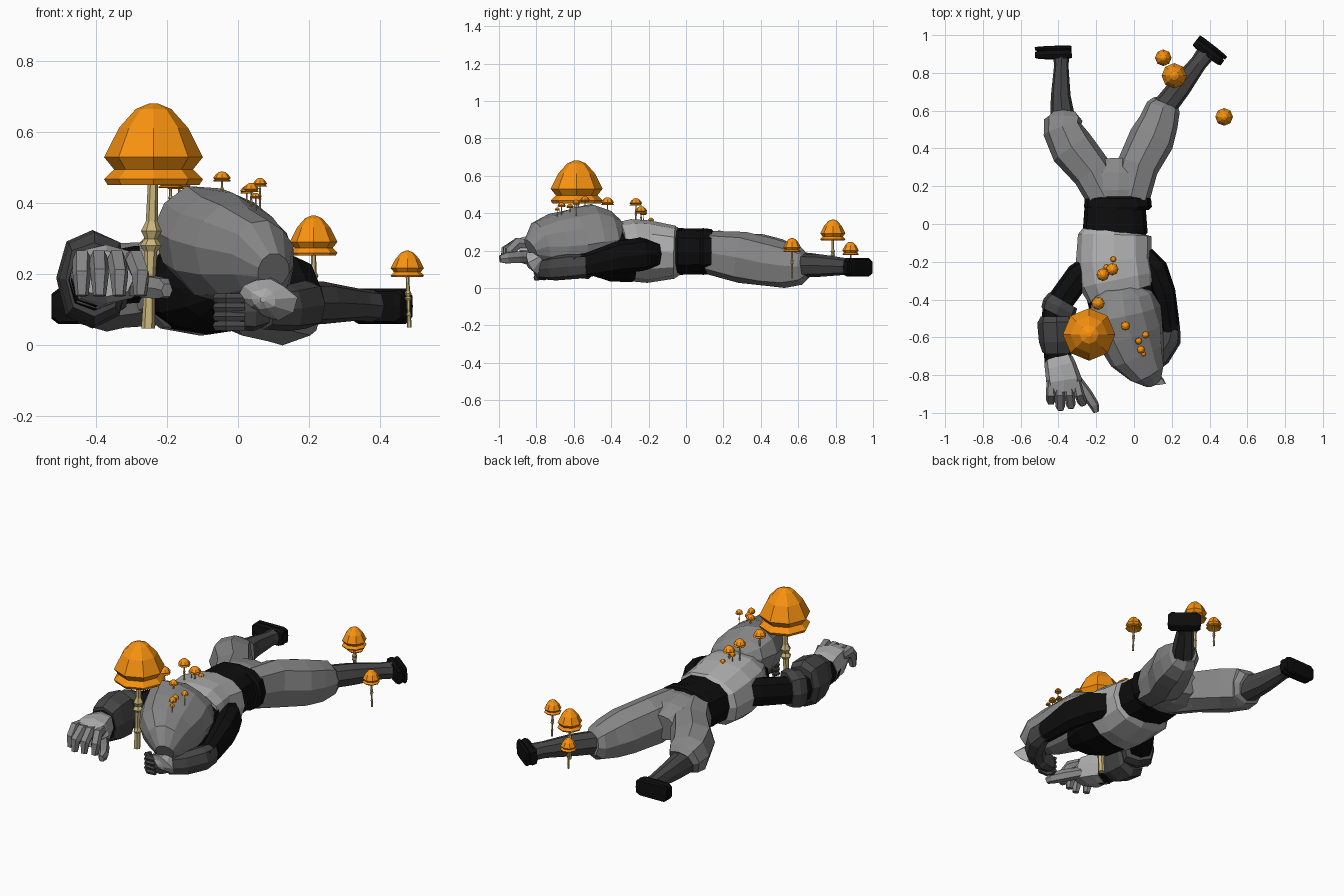
import bpy, bmesh, math, random
from mathutils import Vector

random.seed(4)
Z = Vector((0, 0, 1))


def material(name, *rgb):
    m = bpy.data.materials.new(name)
    m.diffuse_color = (*rgb, 1)
    return m


BLACK = material("black_cloth", .004, .004, .004)
DARK = material("dark_grey", .06, .06, .06)
MID = material("mid_grey", .24, .24, .24)
LIGHT = material("light_grey", .42, .42, .42)
ORANGE = material("orange_cap", .95, .29, .005)
CREAM = material("cream_stem", .6, .47, .2)


def skin(name, rings, mat):
    """Join rings of points into a closed, flat-faced shell."""
    bm = bmesh.new()
    loops = [[bm.verts.new(p) for p in ring] for ring in rings]
    n = len(loops[0])
    for a, b in zip(loops, loops[1:]):
        for i in range(n):
            j = (i + 1) % n
            bm.faces.new((a[i], a[j], b[j], b[i]))
    bm.faces.new(loops[0])
    bm.faces.new(loops[-1])
    bmesh.ops.recalc_face_normals(bm, faces=bm.faces)
    me = bpy.data.meshes.new(name)
    bm.to_mesh(me)
    bm.free()
    me.materials.append(mat)
    ob = bpy.data.objects.new(name, me)
    bpy.context.collection.objects.link(ob)
    return ob


def tube(name, path, mat, sides=8, jitter=0.0, boxy=.8, shear=0.0):
    """Path rows: x, y, z, half width, half height. Shear lifts the left side."""
    pts = [Vector(p[:3]) for p in path]
    rings = []
    for k, (c, row) in enumerate(zip(pts, path)):
        t = (pts[min(k + 1, len(pts) - 1)] - pts[max(k - 1, 0)]).normalized()
        side = t.cross(Z).normalized()
        up = side.cross(t)
        ring = []
        for i in range(sides):
            a = math.tau * i / sides
            u, v = math.cos(a), math.sin(a)
            u = math.copysign(abs(u) ** boxy, u) if abs(u) > 1e-6 else 0
            v = math.copysign(abs(v) ** boxy, v) if abs(v) > 1e-6 else 0
            s = 1 + random.uniform(-jitter, jitter)
            p = c + side * (u * row[3] * s) + up * (v * row[4] * s)
            p.z -= shear * (p.x - c.x)
            ring.append(p)
        rings.append(ring)
    return skin(name, rings, mat)


def lathe(name, profile, x, y, lean, mat, sides=8):
    z0, z1 = profile[0][1], profile[-1][1]
    rings = []
    for r, z in profile:
        dx = lean * (z1 - z) / (z1 - z0) if lean else 0
        rings.append([(x + dx + r * math.cos(math.tau * i / sides),
                       y + r * math.sin(math.tau * i / sides), z) for i in range(sides)])
    return skin(name, rings, mat)


CAP = [(.12, .14), (.93, 0), (1, .07), (.8, .19), (1, .34), (.7, .7), (.36, .93), (.08, 1)]
STEM = [(.14, 0), (.12, .2), (.17, .23), (.11, .27), (.13, .48), (.22, .52),
        (.13, .56), (.21, .61), (.12, .67), (.1, 1)]


def mushroom(name, x, y, base, top, r, h, lean=0):
    low = top - h
    lathe(name + "_cap", [(r * a, low + h * b) for a, b in CAP], x, y, 0, ORANGE)
    end = low + h * .2
    lathe(name + "_stem", [(r * a, base + (end - base) * b) for a, b in STEM], x, y, lean, CREAM, 6)


# Torso, chest, sash and hips
tube("shirt", [(-.1, -.03, .19, .16, .12), (-.105, -.06, .19, .195, .14), (-.105, -.2, .195, .2, .165),
               (-.09, -.3, .2, .2, .165), (-.07, -.37, .2, .18, .15)], LIGHT, 12, .025)
tube("chest", [(-.08, -.3, .18, .19, .15), (-.06, -.42, .17, .18, .135),
               (-.04, -.52, .16, .12, .09), (-.03, -.57, .16, .06, .05)], BLACK, 12)
tube("sash", [(-.1, -.06, .195, .16, .12), (-.1, -.045, .195, .172, .125),
              (-.1, .09, .195, .162, .122)], BLACK, 12)
tube("belt", [(-.085, .075, .195, .165, .12), (-.085, .09, .195, .18, .125),
              (-.085, .135, .195, .175, .12), (-.085, .145, .195, .15, .11)], BLACK, 12)
tube("hips", [(-.085, .08, .19, .15, .11), (-.085, .17, .185, .17, .122),
              (-.08, .26, .175, .155, .115), (-.08, .34, .165, .085, .075)], MID, 12)

# Head, lying face down and rolled, with a tuft at the crown
tube("head", [(-.07, -.33, .31, .09, .06), (-.06, -.38, .29, .16, .12), (-.05, -.47, .285, .19, .165),
              (-.02, -.58, .265, .182, .16), (.02, -.69, .25, .15, .145),
              (.07, -.78, .24, .1, .115), (.1, -.83, .21, .05, .055)], MID, 12, .05, .95, .2)
tube("hair_tuft", [(.09, -.77, .17, .025, .025), (.078, -.82, .135, .08, .07),
                   (.07, -.84, .13, .035, .03), (.07, -.85, .13, .008, .008)], LIGHT, 10, .2, 1)

# Baggy trouser legs, shins
tube("left_thigh", [(-.15, .13, .19, .095, .11), (-.22, .27, .175, .11, .115), (-.325, .4, .165, .12, .12),
                    (-.375, .5, .15, .105, .115), (-.372, .55, .14, .1, .095),
                    (-.372, .57, .13, .075, .075)], MID, 8, .04)
tube("right_thigh", [(-.02, .13, .19, .1, .115), (.02, .3, .165, .11, .135), (.095, .45, .135, .118, .13),
                     (.13, .54, .12, .105, .118), (.155, .62, .115, .09, .095),
                     (.165, .65, .12, .065, .065)], MID, 8, .04)
tube("left_shin", [(-.375, .53, .13, .07, .07), (-.388, .68, .125, .052, .06),
                   (-.385, .84, .115, .038, .042), (-.385, .91, .11, .045, .045)], DARK)
tube("right_shin", [(.13, .58, .12, .065, .065), (.24, .72, .12, .06, .06),
                    (.34, .85, .115, .045, .045), (.385, .91, .11, .05, .045)], DARK)


# Boots: upper and flat sole, running heel to toe
def boot(side, heel, toe):
    h, t = Vector(heel), Vector(toe)
    out = (t - h).cross(Z).normalized()
    if out.y < 0:
        out = -out
    for part, off, w, mat in (("boot", -.02, .026, BLACK), ("sole", .012, .014, BLACK)):
        rows = []
        for f, sw, sh in ((0, .8, .75), (.12, 1, 1), (.6, 1, 1), (.9, .85, 1), (1, .6, .7)):
            p = h.lerp(t, f) + out * off
            rows.append((*p, w * sw, .05 * sh))
        tube(f"{side}_{part}", rows, mat, 8, 0, .5)


boot("left", (-.33, .92, .11), (-.525, .915, .11))
boot("right", (.335, .98, .11), (.48, .868, .11))

# Left arm stretched past the head
tube("left_sleeve", [(-.2, -.2, .2, .06, .085), (-.29, -.27, .2, .07, .08),
                     (-.42, -.45, .18, .07, .075), (-.42, -.52, .18, .07, .08)], BLACK)
tube("left_elbow_guard", [(-.375, -.405, .185, .085, .095), (-.395, -.44, .185, .095, .105),
                          (-.415, -.48, .185, .085, .095)], DARK, 8, 0, .6)
tube("left_bracer", [(-.41, -.49, .19, .085, .11), (-.41, -.52, .19, .1, .14), (-.405, -.62, .19, .095, .13),
                     (-.405, -.68, .185, .08, .105)], DARK, 8, .04)
tube("left_wrist", [(-.405, -.64, .185, .075, .09), (-.4, -.78, .185, .07, .075)], BLACK)
tube("left_palm", [(-.4, -.72, .185, .075, .085), (-.39, -.76, .195, .085, .09), (-.37, -.83, .2, .095, .085),
                   (-.37, -.89, .2, .08, .065)], LIGHT, 8, .05)
for i, (x0, x1, y1) in enumerate([(-.44, -.44, -.93), (-.395, -.39, -.965),
                                  (-.35, -.335, -.955), (-.305, -.275, -.94)]):
    tube(f"left_finger_{i + 1}", [(x0, -.83, .235, .022, .024), (x0 * .5 + x1 * .5, -.9, .24, .027, .032),
                                  (x1, y1, .2, .026, .03), (x1, y1 - .008, .14, .018, .018)], MID, 6)
tube("left_thumb", [(-.31, -.82, .17, .03, .03), (-.25, -.9, .165, .03, .035),
                    (-.21, -.96, .16, .026, .032), (-.2, -.995, .155, .016, .02)], MID, 6)

# Right arm folded under the head
tube("right_sleeve", [(.05, -.17, .18, .06, .07), (.11, -.24, .18, .07, .09), (.16, -.36, .165, .06, .085),
                      (.19, -.52, .125, .05, .065), (.2, -.6, .115, .045, .06)], BLACK)
tube("right_bracer", [(.205, -.53, .12, .04, .06), (.19, -.61, .115, .06, .068),
                      (.14, -.7, .105, .055, .065), (.07, -.755, .1, .05, .055)], DARK)
tube("right_fist", [(.09, -.74, .1, .04, .04), (.04, -.76, .095, .05, .055),
                    (-.02, -.765, .095, .045, .05), (-.045, -.765, .095, .03, .035)], DARK)
for i in range(4):
    z = .055 + i * .026
    tube(f"right_finger_{i + 1}", [(.02, -.8, z, .012, .014), (-.03, -.8, z, .016, .016),
                                   (-.058, -.775, z, .014, .014), (-.05, -.745, z, .01, .01)], DARK, 6)

# Mushrooms: x, y, base, top, cap radius, cap height, stem lean
mushroom("giant_mushroom", -.238, -.585, .048, .682, .139, .23, -.015)
mushroom("ground_mushroom_1", .213, .785, .07, .366, .067, .113)
mushroom("ground_mushroom_2", .477, .567, .05, .267, .047, .075, .006)
mushroom("ground_mushroom_3", .155, .88, .065, .247, .044, .07)
for i, row in enumerate([(-.19, -.42, .36, .485, .035, .042), (-.165, -.268, .33, .48, .034, .04),
                         (-.115, -.24, .33, .437, .033, .038), (-.145, -.228, .33, .41, .017, .02),
                         (-.11, -.187, .32, .376, .016, .018), (-.045, -.54, .4, .49, .025, .028),
                         (.062, -.587, .37, .472, .02, .025), (.025, -.62, .37, .45, .019, .022),
                         (.037, -.665, .36, .458, .022, .026), (.05, -.688, .36, .43, .014, .016)]):
    mushroom(f"back_mushroom_{i + 1}", *row)
